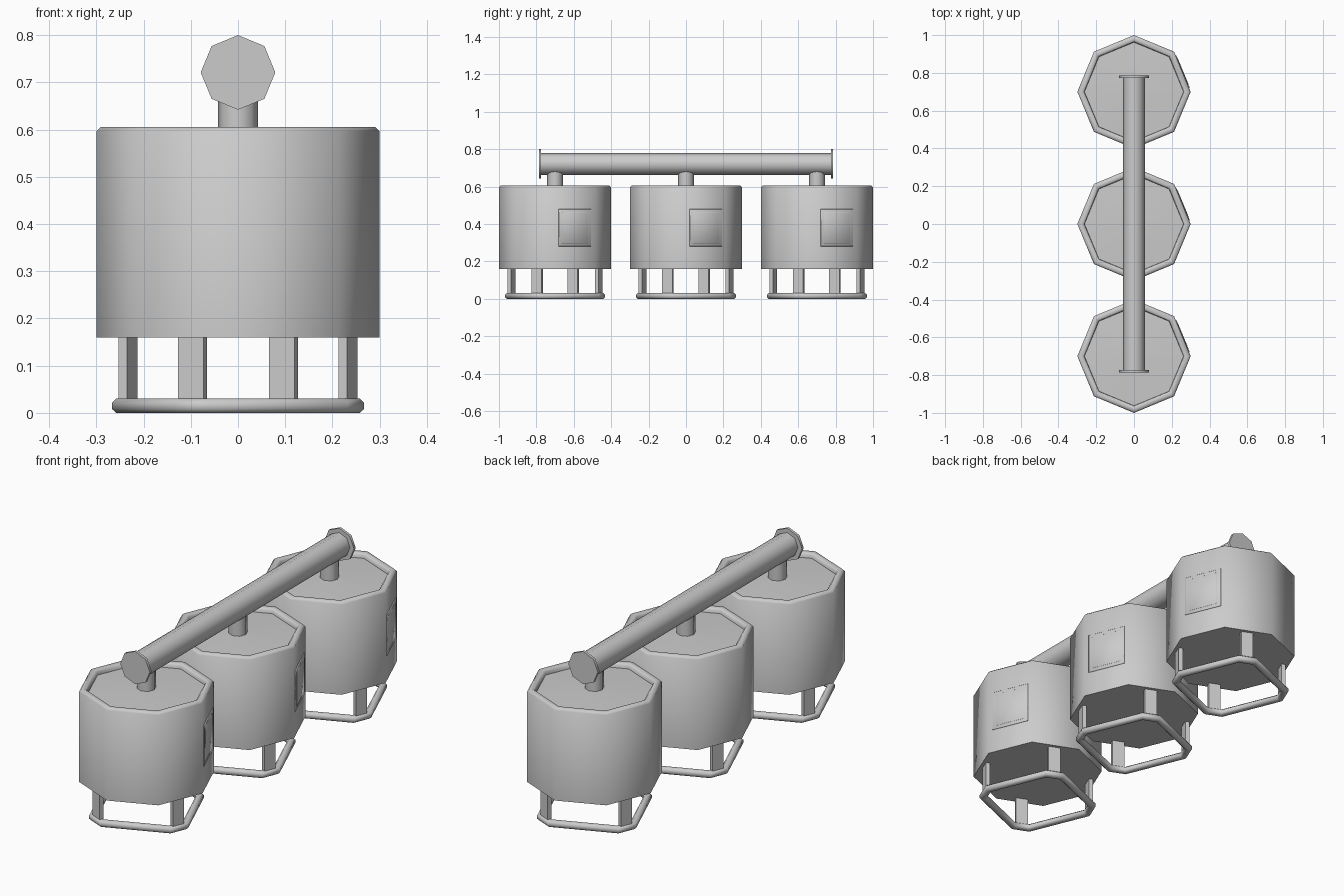
import bpy, bmesh, math
from mathutils import Matrix, Vector

if "Cube" in bpy.data.objects:
    bpy.data.objects.remove(bpy.data.objects["Cube"])


def finish(name, bm, matrix=None):
    bmesh.ops.recalc_face_normals(bm, faces=bm.faces)
    if matrix:
        bm.transform(matrix)
    me = bpy.data.meshes.new(name)
    bm.to_mesh(me)
    bm.free()
    me.shade_smooth()
    me.set_sharp_from_angle(angle=math.radians(50))
    ob = bpy.data.objects.new(name, me)
    bpy.context.collection.objects.link(ob)
    return ob


def loft(name, loops, closed=False, matrix=None):
    """Bridge loops of equal length; cap the ends, or join last to first."""
    bm = bmesh.new()
    rings = [[bm.verts.new(p) for p in loop] for loop in loops]
    n = len(rings[0])
    pairs = list(zip(rings, rings[1:]))
    if closed:
        pairs.append((rings[-1], rings[0]))
    else:
        bm.faces.new(rings[0])
        bm.faces.new(rings[-1])
    for a, b in pairs:
        for i in range(n):
            j = (i + 1) % n
            bm.faces.new((a[i], a[j], b[j], b[i]))
    return finish(name, bm, matrix)


def octagon(r, z):
    return [(r * math.cos(i * math.pi / 4), r * math.sin(i * math.pi / 4), z)
            for i in range(8)]


def lathe(name, profile, matrix=None):
    return loft(name, [octagon(r, z) for r, z in profile], matrix=matrix)


def box(name, size, matrix, bevel=0):
    bm = bmesh.new()
    bmesh.ops.create_cube(bm, size=1, matrix=Matrix.Diagonal((*size, 1)))
    if bevel:
        edges = [e for e in bm.edges if all(v.co.x > 0 for v in e.verts)]
        bmesh.ops.bevel(bm, geom=edges, offset=bevel, segments=1,
                        affect='EDGES')
    return finish(name, bm, matrix)


def chamfered_square(w, z):
    """Square with cut corners, inset by w; corners sit above the legs."""
    d, a = 0.27 - w, 0.2227 - w
    h = a * math.sqrt(2) - d
    pts = []
    for k in range(4):
        rot = Matrix.Rotation(math.radians(-22.5 + 90 * k), 3, 'Z')
        pts += [rot @ Vector((d, s * h, z)) for s in (-1, 1)]
    return pts


def rot_z(deg):
    return Matrix.Rotation(math.radians(deg), 4, 'Z')


for n, y in enumerate((-0.7, 0.0, 0.7), 1):
    at = Matrix.Translation((0, y, 0))
    # Tank with rounded rim and recessed, slightly conical lid
    lathe(f"tank_{n}", [(0.3, 0.16), (0.3, 0.596), (0.291, 0.605),
                        (0.272, 0.605), (0.264, 0.597), (0.262, 0.582),
                        (0.04, 0.592)], at)
    # Outlet stub up to the header pipe
    lathe(f"outlet_{n}", [(0.042, 0.58), (0.042, 0.70)], at)
    # Hatch on one tank face
    face = at @ rot_z(22.5)
    box(f"hatch_{n}", (0.012, 0.188, 0.2),
        face @ Matrix.Translation((0.2745, 0, 0.38)), 0.003)
    box(f"hatch_panel_{n}", (0.012, 0.152, 0.168),
        face @ Matrix.Translation((0.276, 0, 0.38)), 0.002)
    # Legs and base frame
    for k in range(4):
        box(f"leg_{n}_{k + 1}", (0.02, 0.058, 0.15),
            at @ rot_z(-22.5 + 90 * k) @ Matrix.Translation((0.252, 0, 0.09)))
    section = [(0, 0.008), (0, 0.022), (0.008, 0.03), (0.024, 0.03),
               (0.032, 0.022), (0.032, 0.008), (0.024, 0), (0.008, 0)]
    loft(f"base_frame_{n}", [chamfered_square(w, z) for w, z in section],
         True, at)

# Header pipe along y with end flanges
along_y = (Matrix.Translation((0, 0, 0.721))
           @ Matrix.Rotation(math.radians(-90), 4, 'X'))
lathe("header_pipe", [(0.058, -0.78), (0.058, 0.78)], along_y)
for name, s in (("front_flange", -1), ("back_flange", 1)):
    lathe(name, [(0.079, s * 0.774), (0.079, s * 0.787)], along_y)
